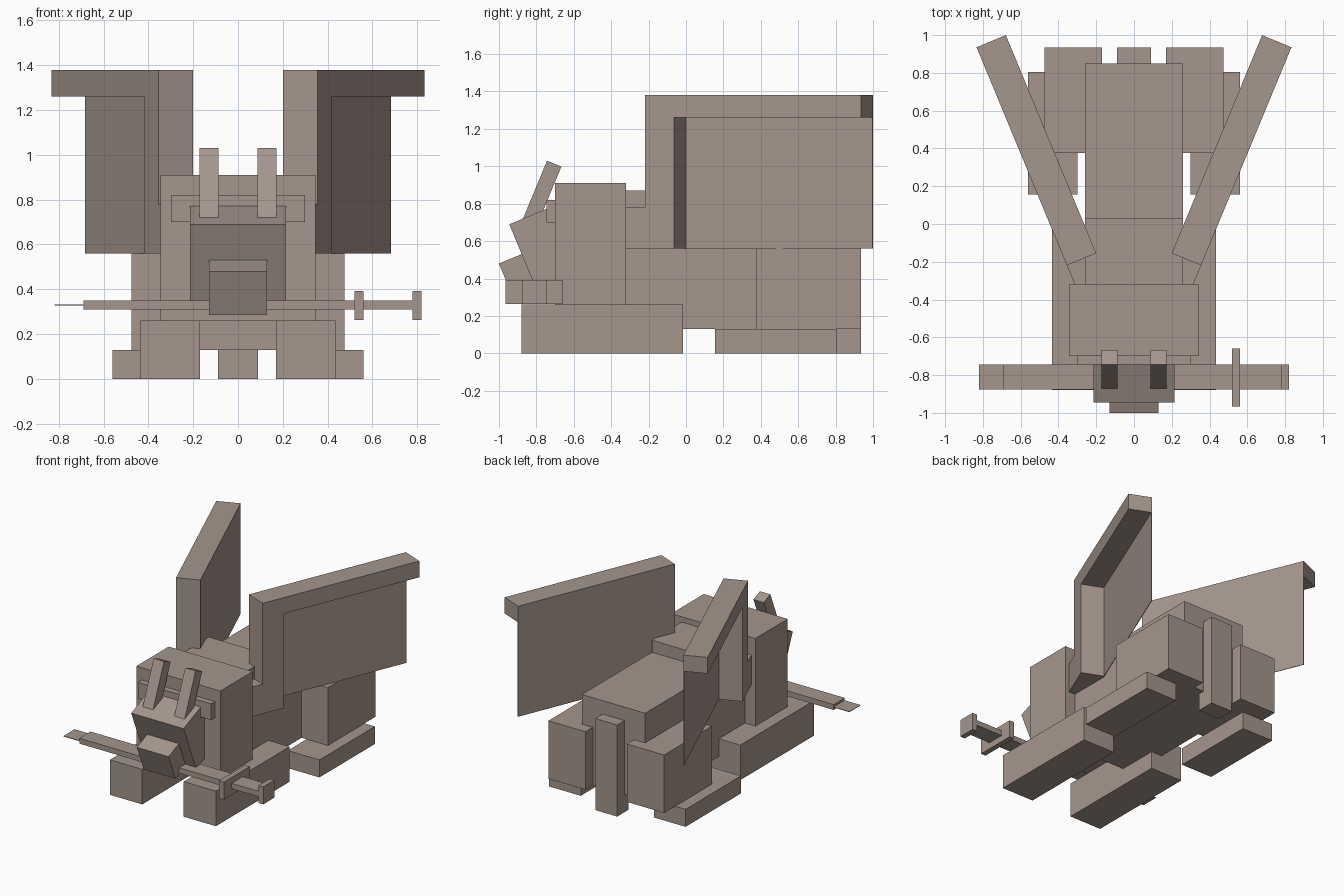
import bpy, bmesh, math
from mathutils import Matrix, Vector

if "Cube" in bpy.data.objects:
    bpy.data.objects.remove(bpy.data.objects["Cube"])

mat = bpy.data.materials.new("warm grey stone")
mat.diffuse_color = (0.375, 0.305, 0.265, 1)
mat.use_nodes = True
mat.node_tree.nodes["Principled BSDF"].inputs["Base Color"].default_value = mat.diffuse_color
TILT = math.radians(22.5)


def finish(name, bm, matrix=None):
    if matrix is not None:
        bm.transform(matrix)
    bmesh.ops.recalc_face_normals(bm, faces=bm.faces)
    me = bpy.data.meshes.new(name)
    bm.to_mesh(me)
    bm.free()
    me.materials.append(mat)
    ob = bpy.data.objects.new(name, me)
    bpy.context.collection.objects.link(ob)
    return ob


def box(name, x, y, z, matrix=None):
    """Box from three (low, high) ranges, optionally transformed."""
    bm = bmesh.new()
    bmesh.ops.create_cube(bm, size=1)
    for v in bm.verts:
        v.co = Vector([(r[0] + r[1]) / 2 + c * (r[1] - r[0])
                       for c, r in zip(v.co, (x, y, z))])
    return finish(name, bm, matrix)


def pair(name, x, y, z, matrix=None):
    """Box on the right side plus its mirror image on the left."""
    flip = Matrix.Scale(-1, 4, (1, 0, 0))
    m = matrix if matrix is not None else Matrix.Identity(4)
    box("right_" + name, x, y, z, m)
    box("left_" + name, x, y, z, flip @ m)


def pivot(x, y, z, angle, axis):
    return Matrix.Translation((x, y, z)) @ Matrix.Rotation(angle, 4, axis)


# Torso
box("chest", (-.345, .345), (-.70, -.32), (.26, .91))
box("front_body", (-.26, .26), (-.32, .03), (.13, .87))
box("rear_body", (-.26, .26), (.03, .85), (.13, .78))
box("tail", (-.09, .09), (.80, .935), (0, .68))

# Legs
pair("front_leg", (.17, .435), (-.88, -.015), (0, .26))
pair("thigh", (.17, .475), (.375, .935), (.13, .56))
pair("hind_foot", (.30, .56), (.155, .805), (0, .13))

# Head, snout and horns, tilted about the x axis
box("head", (-.215, .215), (0, .32), (-.385, 0), pivot(0, -.945, .69, TILT, 'X'))
box("snout", (-.13, .13), (0, .22), (-.21, 0), pivot(0, -1.0, .48, TILT, 'X'))
pair("horn", (.087, .172), (0, .083), (-.335, 0), pivot(0, -.743, 1.03, -TILT, 'X'))
box("side_ears", (-.30, .30), (-.745, -.70), (.70, .82))

# Wings: local y runs along the wing, local x from inner to outer face
wing = pivot(.20, -.155, 0, -TILT, 'Z')
T, L = .168, 1.25
pair("wing_arm", (0, T), (0, T), (.56, 1.38), wing)
pair("wing_beam", (0, T), (T, L), (1.26, 1.38), wing)
pair("wing_membrane", (0, .004), (T, L), (.56, 1.26), wing)
pair("wing_root", (0, T), (-.17, 0), (.56, .78), wing)

# Sword carried across the mouth
box("sword_blade", (-.69, .52), (-.875, -.745), (.31, .35))
box("sword_tip", (-.82, -.69), (-.875, -.745), (.328, .332))
box("sword_guard", (.52, .56), (-.965, -.66), (.263, .393))
box("sword_grip", (.56, .78), (-.875, -.745), (.31, .35))
box("sword_pommel", (.78, .82), (-.875, -.745), (.263, .393))
